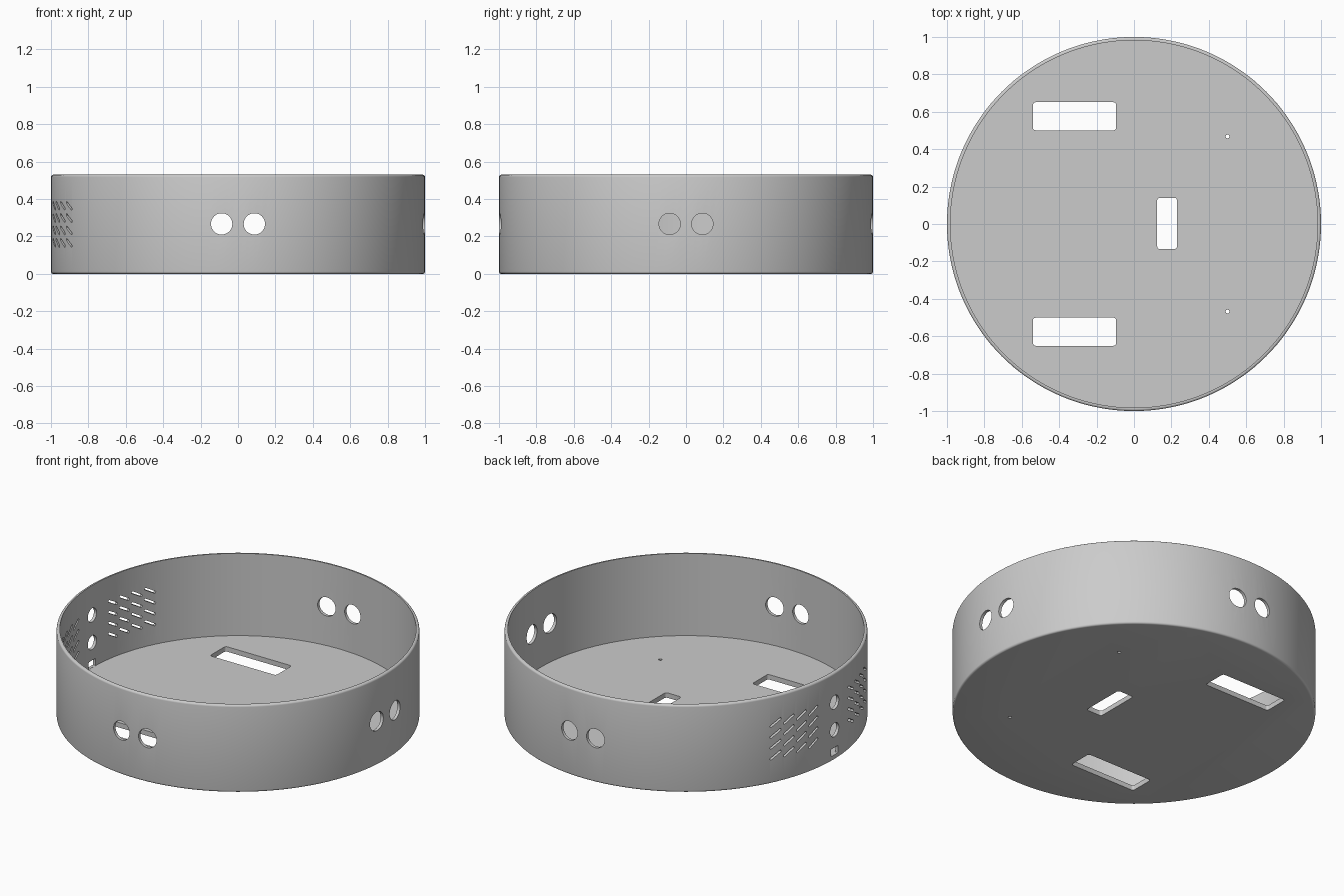
import bpy, bmesh, math
from mathutils import Matrix

if "Cube" in bpy.data.objects:
    bpy.data.objects.remove(bpy.data.objects["Cube"])

H, R_IN, FLOOR, FIL = 0.53, 0.982, 0.03, 0.012
SEG = 144

grey = bpy.data.materials.new("light grey")
grey.diffuse_color = (0.6, 0.6, 0.6, 1)
grey.use_nodes = True
grey.node_tree.nodes["Principled BSDF"].inputs["Base Color"].default_value = grey.diffuse_color


def make_object(name, bm):
    bmesh.ops.recalc_face_normals(bm, faces=bm.faces)
    mesh = bpy.data.meshes.new(name)
    bm.to_mesh(mesh)
    bm.free()
    obj = bpy.data.objects.new(name, mesh)
    bpy.context.collection.objects.link(obj)
    return obj


def arc(cx, cy, r, a0, a1, n):
    return [(cx + r * math.cos(math.radians(a0 + (a1 - a0) * i / n)),
             cy + r * math.sin(math.radians(a0 + (a1 - a0) * i / n))) for i in range(n + 1)]


def circle(r, n=40):
    return arc(0, 0, r, 0, 360, n)[:-1]


def rounded_rect(w, h, r, n=4):
    pts = []
    for k, (sx, sy) in enumerate([(1, 1), (-1, 1), (-1, -1), (1, -1)]):
        pts += arc(sx * (w / 2 - r), sy * (h / 2 - r), r, 90 * k, 90 * k + 90, n)
    return pts


def prism(bm, pts, depth, matrix):
    """Closed prism of a 2D outline, centred on local z."""
    lo = [bm.verts.new(matrix @ Matrix.Translation((x, y, -depth / 2)).translation) for x, y in pts]
    hi = [bm.verts.new(matrix @ Matrix.Translation((x, y, depth / 2)).translation) for x, y in pts]
    bm.faces.new(lo[::-1])
    bm.faces.new(hi)
    for i in range(len(pts)):
        j = (i + 1) % len(pts)
        bm.faces.new((lo[i], lo[j], hi[j], hi[i]))


def wall_frame(angle, offset, z, tilt=0.0):
    """Local x runs along the wall, y up, z outward, at an angle in degrees."""
    turn = Matrix.Rotation(math.radians(angle), 4, 'Z')
    axes = Matrix(((0, 0, 1, 0.98), (1, 0, 0, offset), (0, 1, 0, z), (0, 0, 0, 1)))
    return turn @ axes @ Matrix.Rotation(math.radians(tilt), 4, 'Z')


# Round tray: lathed wall with softened rims, closed floor
profile = (arc(1 - FIL, FIL, FIL, -90, 0, 4) + arc(1 - FIL, H - FIL, FIL, 0, 90, 4)
           + [(R_IN, H), (R_IN, FLOOR)])
bm = bmesh.new()
rings = [[bm.verts.new((r * math.cos(2 * math.pi * i / SEG), r * math.sin(2 * math.pi * i / SEG), z))
          for i in range(SEG)] for r, z in profile]
for a, b in zip(rings, rings[1:]):
    for i in range(SEG):
        j = (i + 1) % SEG
        bm.faces.new((a[i], a[j], b[j], b[i]))
bm.faces.new(rings[0][::-1])
bm.faces.new(rings[-1])
tray = make_object("round_tray", bm)
tray.data.materials.append(grey)

cut = bmesh.new()
# Paired round holes on front, right and back
for angle in (-90, 0, 90):
    for side in (-1, 1):
        prism(cut, circle(0.057), 0.2, wall_frame(angle, side * 0.0875, 0.267))
# Left column: two round ports and a small square port
for z in (0.35, 0.183):
    prism(cut, circle(0.042, 32), 0.2, wall_frame(180, 0, z))
prism(cut, rounded_rect(0.066, 0.044, 0.003), 0.2, wall_frame(180, 0, 0.053))
# Mirrored vent grids of slanted slots beside the column
for side in (-1, 1):
    for col in range(4):
        for row in range(4):
            prism(cut, rounded_rect(0.08, 0.013, 0.004, 2), 0.16,
                  wall_frame(180 + side * (10.4 + 5 * col), 0, 0.166 + 0.066 * row, -side * 30))
# Floor openings: two long slots, one short slot, two pin holes
for side in (-1, 1):
    prism(cut, rounded_rect(0.445, 0.15, 0.014), 0.1, Matrix.Translation((-0.3175, side * 0.576, 0.015)))
    prism(cut, circle(0.01, 16), 0.1, Matrix.Translation((0.5, side * 0.468, 0.015)))
prism(cut, rounded_rect(0.106, 0.274, 0.014), 0.1, Matrix.Translation((0.177, 0.003, 0.015)))
cutter = make_object("opening_cutter", cut)
cutter.hide_render = True

# Cut the openings and bake the result
mod = tray.modifiers.new("openings", 'BOOLEAN')
mod.operation = 'DIFFERENCE'
mod.solver = 'EXACT'
mod.object = cutter
dg = bpy.context.evaluated_depsgraph_get()
baked = bpy.data.meshes.new_from_object(tray.evaluated_get(dg))
tray.modifiers.clear()
tray.data = baked
bpy.data.objects.remove(cutter)
tray.data.materials.clear()
tray.data.materials.append(grey)
for p in tray.data.polygons:
    p.material_index = 0

bpy.ops.object.select_all(action='DESELECT')
tray.select_set(True)
bpy.context.view_layer.objects.active = tray
bpy.ops.object.shade_smooth_by_angle(angle=math.radians(30))
